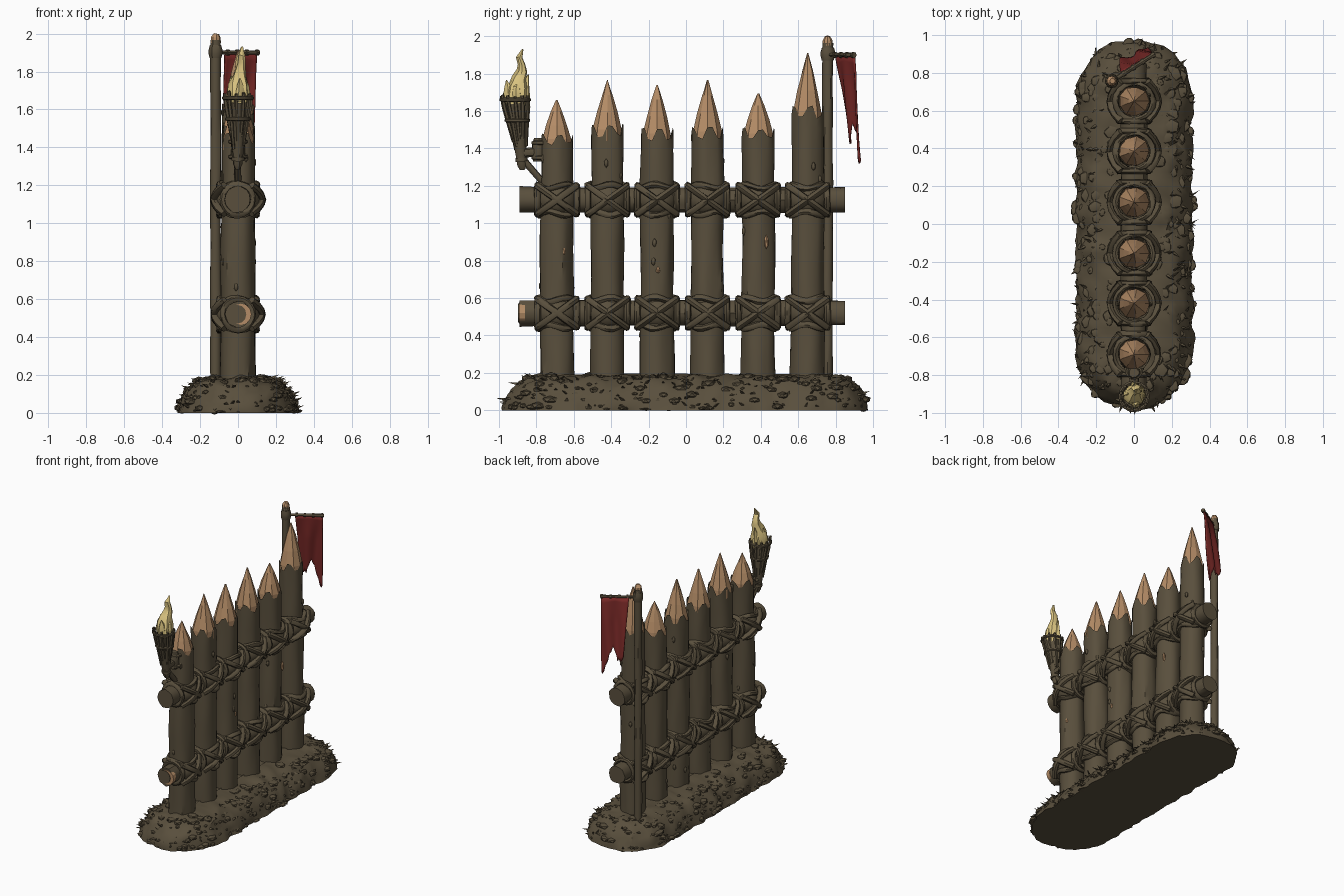
import bpy, bmesh, math, random
from mathutils import Vector, Matrix, noise

if "Cube" in bpy.data.objects:
    bpy.data.objects.remove(bpy.data.objects["Cube"])

random.seed(4)
R = random.uniform
V = Vector


def material(name, rgb):
    m = bpy.data.materials.new(name)
    m.diffuse_color = (*rgb, 1)
    m.use_nodes = True
    m.node_tree.nodes["Principled BSDF"].inputs["Base Color"].default_value = m.diffuse_color
    return m


BROWN = material("dark bark brown", (0.10, 0.078, 0.046))
TAN = material("cut wood tan", (0.46, 0.265, 0.135))
RED = material("banner red", (0.19, 0.022, 0.02))
FLAME = material("flame yellow", (0.74, 0.58, 0.23))


def finish(name, bm, mat, angle=40):
    bmesh.ops.recalc_face_normals(bm, faces=bm.faces)
    me = bpy.data.meshes.new(name)
    bm.to_mesh(me)
    bm.free()
    me.materials.append(mat)
    if angle:
        me.polygons.foreach_set("use_smooth", [True] * len(me.polygons))
        me.set_sharp_from_angle(angle=math.radians(angle))
    ob = bpy.data.objects.new(name, me)
    bpy.context.collection.objects.link(ob)
    return ob


def loft(bm, rings, closed=False):
    vs = [[bm.verts.new(p) for p in r] for r in rings]
    n = len(vs[0])
    pairs = list(zip(vs, vs[1:])) + ([(vs[-1], vs[0])] if closed else [])
    for a, b in pairs:
        for i in range(n):
            bm.faces.new((a[i], a[(i + 1) % n], b[(i + 1) % n], b[i]))
    if not closed:
        bm.faces.new(vs[0])
        bm.faces.new(vs[-1])


def tube(bm, pts, radii, n=8, ref=(1, 0, 0), closed=False, rough=0.0):
    pts = [V(p) for p in pts]
    if not isinstance(radii, (list, tuple)):
        radii = [radii] * len(pts)
    rings, m = [], len(pts)
    for i, p in enumerate(pts):
        a = pts[(i - 1) % m] if closed or i else p
        b = pts[(i + 1) % m] if closed or i < m - 1 else p
        t = (b - a).normalized()
        u = (V(ref) - V(ref).dot(t) * t).normalized()
        w = t.cross(u)
        ring = []
        for k in range(n):
            d = u * math.cos(math.tau * k / n) + w * math.sin(math.tau * k / n)
            bump = rough * noise.noise(d * 2.2 + p * 5)
            ring.append(p + d * (radii[i] + bump))
        rings.append(ring)
    loft(bm, rings, closed)


def lump(bm, loc, size, sub=1):
    mat = Matrix.Translation(loc) @ Matrix.Rotation(R(0, 6), 4, 'Z') @ Matrix.Diagonal((*size, 1))
    bmesh.ops.create_icosphere(bm, subdivisions=sub, radius=1, matrix=mat)


def lerp_path(a, b, n):
    return [V(a).lerp(V(b), i / (n - 1)) for i in range(n)]


# Earth mound: offset stadium rings with noise
outline = [(V((1, 0, 0)), -0.67 + 1.34 * i / 44) for i in range(44)]
outline += [(V((math.cos(a), math.sin(a), 0)), 0.67) for a in (math.pi * i / 30 for i in range(30))]
outline += [(-d, -y) for d, y in outline]
profile = [(0.31, 0), (0.305, 0.025), (0.295, 0.055), (0.28, 0.085), (0.26, 0.115), (0.235, 0.14),
           (0.21, 0.16), (0.18, 0.172), (0.14, 0.18), (0.09, 0.185), (0.03, 0.187)]


def mound_point(d, y, r, z):
    p = V((0, y, z)) + d * r
    if r > 0.05:
        p += d * (0.022 * noise.noise(p * 9) + 0.012 * noise.noise(p * 24))
    if z > 0:
        p.z += 0.018 * noise.noise(p * 11) + 0.01 * noise.noise(p * 26)
    return p


bm = bmesh.new()
loft(bm, [[mound_point(d, y, r, z) for d, y in outline] for r, z in profile])
finish("earth_mound", bm, BROWN, 35)

# Clods and grass on the mound
bm = bmesh.new()
for _ in range(230):
    d, y = random.choice(outline)
    r, z = random.choice(profile[:9])
    s = R(0.012, 0.038)
    p = mound_point(d, y, r - 0.012, max(z, 0.012))
    lump(bm, p, (s * R(0.8, 1.3), s * R(0.8, 1.4), min(s * 0.6, max(p.z, 0.008))))
finish("mound_clods", bm, BROWN, 35)

bm = bmesh.new()
for i in range(260):
    d, y = random.choice(outline)
    r, z = random.choice(profile[1:8])
    p = mound_point(d, y, r, z)
    side = V((-d.y, d.x, 0)) * R(0.006, 0.012)
    out = d * R(0.01, 0.03) + V((R(-0.02, 0.02), R(-0.03, 0.03), R(0.0, 0.025)))
    a, b, c = bm.verts.new(p - side), bm.verts.new(p + side), bm.verts.new(p + out)
    e = bm.verts.new(p - d * 0.01 + V((0, 0, 0.012)))
    for f in ((a, b, c), (b, e, c), (e, a, c)):
        bm.faces.new(f)
finish("mound_grass", bm, BROWN, 0)

# Sharpened posts: y, start of the cut, tip height
posts = [(-0.69, 1.45, 1.66), (-0.42, 1.50, 1.765), (-0.155, 1.48, 1.74),
         (0.115, 1.49, 1.765), (0.385, 1.48, 1.695), (0.65, 1.60, 1.91)]
for k, (y, cut, tip) in enumerate(posts):
    n, rings = 20, []
    for j in range(17):
        f = j / 16
        ring = []
        for i in range(n):
            a = math.tau * i / n
            d = V((math.cos(a), math.sin(a), 0))
            z = 0.1 + f * (cut - 0.1)
            r = 0.091 - 0.005 * f + 0.011 * noise.noise(V((d.x * 1.8, d.y * 1.8, z * 3 + 9 * k)))
            if j == 16:
                z += (0.022 if i % 4 < 2 else -0.028) + R(-0.012, 0.012)
            ring.append(V((0, y, z)) + d * r)
        rings.append(ring)
    rings.append([V((p.x * 0.75, y + (p.y - y) * 0.75, cut - 0.06)) for p in rings[-1]])
    bm = bmesh.new()
    loft(bm, rings)
    for _ in range(5):
        a = R(0, 6.28)
        lump(bm, V((0.086 * math.cos(a), y + 0.086 * math.sin(a), R(0.3, 1.35))), (0.012, 0.012, 0.025))
    finish(f"post_{k + 1}", bm, BROWN, 40)
    bm = bmesh.new()
    h = tip - cut
    tube(bm, [(0, y, cut - 0.06), (0, y, cut), (0, y, cut + h * 0.35), (0, y, cut + h * 0.7), (0, y, tip)],
         [0.082, 0.08, 0.058, 0.03, 0.002], 9, rough=0.008)
    finish(f"post_tip_{k + 1}", bm, TAN, 0)

# Bare wood chips in the bark
bm = bmesh.new()
for s, y, z, h in ((1, -0.655, 0.85, 0.025), (1, 0.43, 0.9, 0.04), (1, -0.15, 0.75, 0.02), (-1, 0.12, 0.8, 0.03)):
    lump(bm, V((s * 0.081, y, z)), (0.012, 0.012, h))
finish("bark_chips", bm, TAN, 0)

# Two rails
for name, z in (("lower_rail", 0.52), ("upper_rail", 1.125)):
    bm = bmesh.new()
    tube(bm, lerp_path((0, -0.89, z), (0, 0.85, z), 26), 0.068, 16, rough=0.009)
    finish(name, bm, BROWN, 40)
bm = bmesh.new()
tube(bm, [(0.015, -0.893, 0.52), (0.015, -0.86, 0.52)], 0.056, 12)
finish("rail_end_cut", bm, TAN, 0)
bm = bmesh.new()
tube(bm, [(-0.006, -0.897, 0.52), (-0.006, -0.86, 0.52)], 0.05, 12)
finish("rail_end_bark", bm, BROWN, 0)

# Rope lashings at every crossing
for k, (y, _, _) in enumerate(posts):
    bm = bmesh.new()
    for z in (0.52, 1.125):
        ang = [math.tau * i / 20 for i in range(20)]
        for s in (-1, 1):
            tube(bm, [(0.098 * math.cos(a), y + 0.094 * math.sin(a), z + s * (0.072 + 0.012 * math.sin(3 * a + k)))
                      for a in ang], 0.017, 7, (0, 0, 1), True, 0.006)
            tube(bm, [(0.079 * math.cos(a), y + s * 0.105, z + 0.079 * math.sin(a)) for a in ang],
                 0.017, 7, (0, 1, 0), True, 0.006)
            for t in (-1, 1):
                tube(bm, [(s * (0.126 - 0.055 * q * q), y + 0.105 * q, z + t * 0.075 * q)
                          for q in (-1, -0.66, -0.33, 0, 0.33, 0.66, 1)], 0.019, 7, rough=0.006)
        lump(bm, V((0, y, z)), (0.001, 0.001, 0.001))
        bmesh.ops.create_uvsphere(bm, u_segments=16, v_segments=10, radius=1, matrix=Matrix.Translation(
            (0, y, z)) @ Matrix.Diagonal((0.118, 0.112, 0.098, 1)))
    finish(f"rope_lashing_{k + 1}", bm, BROWN, 45)

# Banner pole with collar and cross bar
PX, PY = -0.118, 0.757
bm = bmesh.new()
tube(bm, lerp_path((PX, PY, 0.1), (PX, PY, 1.965), 16), 0.028, 12, rough=0.005)
tube(bm, lerp_path((PX, PY, 1.87), (PX, PY, 1.94), 4), [0.031, 0.037, 0.037, 0.031], 12, rough=0.006)
finish("banner_pole", bm, BROWN)
bm = bmesh.new()
tube(bm, [(PX, PY, 1.95), (PX, PY, 1.98), (PX + 0.004, PY, 2.0)], [0.028, 0.026, 0.014], 9)
finish("banner_pole_tip", bm, TAN, 0)
bm = bmesh.new()
bar_a, bar_b = V((PX, PY, 1.9)), V((0.11, 0.9, 1.9))
tube(bm, lerp_path(bar_a, bar_b, 6), 0.011, 8, (0, 0, 1), rough=0.003)
for f in (0.28, 0.5, 0.72, 0.96):
    tube(bm, [bar_a.lerp(bar_b, f - 0.03), bar_a.lerp(bar_b, f + 0.03)], 0.016, 8, (0, 0, 1))
finish("banner_cross_bar", bm, BROWN)

# Torn swallowtail banner
bm = bmesh.new()
cols, rows = 16, 14
hem = [0.43, 0.46, 0.47, 0.45, 0.47, 0.43, 0.41, 0.38, 0.36, 0.40, 0.41, 0.46, 0.49, 0.51, 0.56, 0.575, 0.56]
grid = []
for i in range(cols + 1):
    u = i / cols
    top = V((-0.07, 0.80, 1.895)).lerp(V((0.1, 0.9, 1.895)), u)
    col = []
    for j in range(rows + 1):
        v = j / rows * hem[i]
        wave = 0.012 * math.sin(u * 9 + v * 5) * min(1, v * 6)
        p = top + V((-0.05 * v * u - wave * 0.5, v * (0.16 - 0.09 * u) + wave * 0.86, -v))
        col.append(bm.verts.new(p))
    grid.append(col)
for i in range(cols):
    for j in range(rows):
        bm.faces.new((grid[i][j], grid[i + 1][j], grid[i + 1][j + 1], grid[i][j + 1]))
cloth = finish("banner_cloth", bm, RED, 40)
mod = cloth.modifiers.new("thickness", 'SOLIDIFY')
mod.thickness, mod.offset = 0.009, 0

# Torch: handle, basket of slats, hoops
def axis(z):
    return V((0, -0.875 - 0.04 * (z - 1.29) / 0.39, z))


bm = bmesh.new()
zs = [1.285, 1.31, 1.34, 1.42, 1.53, 1.56, 1.64]
tube(bm, [axis(z) for z in zs], [0.012, 0.024, 0.026, 0.034, 0.048, 0.055, 0.06], 10, rough=0.006)
tube(bm, [axis(1.33), axis(1.35)], 0.034, 10)
for i in range(11):
    a = math.tau * i / 11
    d = V((math.cos(a), math.sin(a), 0))
    tube(bm, [axis(z) + d * r for z, r in ((R(1.39, 1.46), 0.034), (1.54, 0.051), (1.62, 0.066), (R(1.675, 1.7), 0.073))],
         [0.008, 0.011, 0.011, 0.009], 5, (0, 0.3, 1) if i % 2 else (0.3, 0, 1))
for z, r in ((1.55, 0.058), (1.66, 0.074)):
    tube(bm, [axis(z) + V((r * math.cos(a), r * math.sin(a), 0)) for a in (math.tau * i / 16 for i in range(16))],
         0.011, 6, (0, 0, 1), True)
finish("torch", bm, BROWN)

# Torch bracket on the first post
bm = bmesh.new()
tube(bm, lerp_path((0, -0.79, 1.33), (0, -0.785, 1.455), 5), [0.03, 0.037, 0.036, 0.037, 0.026], 10, rough=0.006)
tube(bm, [(0, -0.895, 1.375), (0, -0.74, 1.385)], 0.026, 9)
tube(bm, lerp_path((0, -0.865, 1.335), (0, -0.765, 1.22), 4), 0.018, 8, rough=0.004)
for z in (1.35, 1.43):
    tube(bm, [(0.04 * math.cos(a), -0.765 + 0.05 * math.sin(a), z) for a in (math.tau * i / 12 for i in range(12))],
         0.012, 6, (0, 0, 1), True)
finish("torch_bracket", bm, BROWN)

# Flame tongues
bm = bmesh.new()
tube(bm, [(0, -0.908, 1.62), (0, -0.905, 1.68), (0, -0.9, 1.73), (0.005, -0.892, 1.775), (0.01, -0.876, 1.815),
          (0.012, -0.878, 1.85), (0.015, -0.89, 1.885), (0.02, -0.872, 1.93)],
     [0.055, 0.06, 0.054, 0.038, 0.027, 0.022, 0.016, 0.001], 9, rough=0.012)
for x, y, lean, top in ((0.01, -0.95, -0.01, 1.765), (0.0, -0.865, 0.02, 1.795), (-0.035, -0.9, 0.0, 1.78), (0.038, -0.91, 0.01, 1.75)):
    tube(bm, [(x * 0.8, y, 1.64), (x, y, 1.69), (x * 1.05, y + lean * 0.3, 1.73), (x, y + lean, top)],
         [0.024, 0.026, 0.017, 0.001], 7, rough=0.008)
finish("flame", bm, FLAME, 30)
